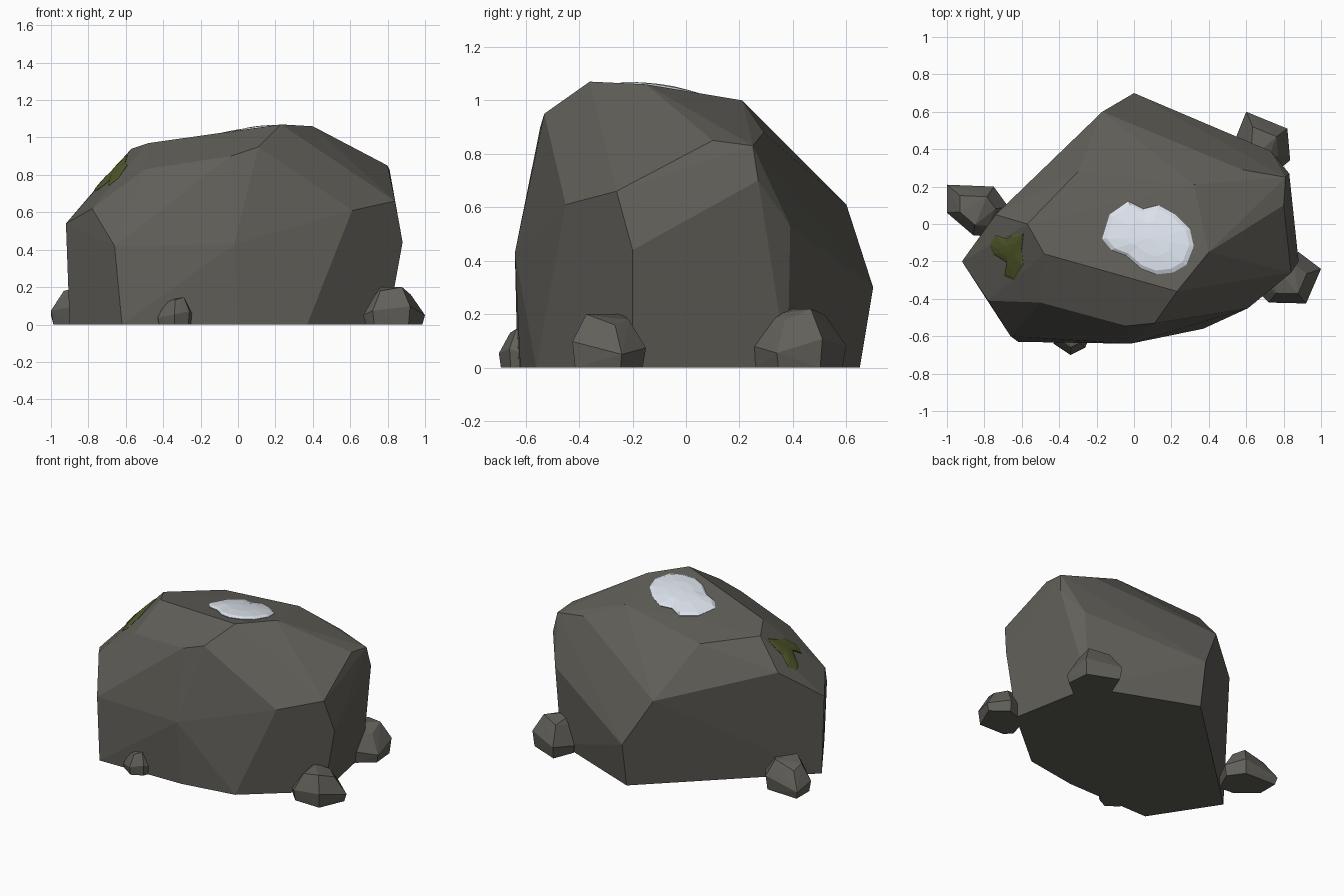
import bpy, bmesh
from mathutils import Vector
from mathutils.bvhtree import BVHTree

if "Cube" in bpy.data.objects:
    bpy.data.objects.remove(bpy.data.objects["Cube"])


def material(name, rgb):
    m = bpy.data.materials.new(name)
    m.diffuse_color = (*rgb, 1)
    m.use_nodes = True
    m.node_tree.nodes["Principled BSDF"].inputs["Base Color"].default_value = m.diffuse_color
    return m


def finish(bm, name, mat):
    bmesh.ops.recalc_face_normals(bm, faces=bm.faces)
    me = bpy.data.meshes.new(name)
    bm.to_mesh(me)
    me.materials.append(mat)
    ob = bpy.data.objects.new(name, me)
    bpy.context.collection.objects.link(ob)
    return ob


def hull(name, pts, mat):
    bm = bmesh.new()
    for p in pts:
        bm.verts.new(p)
    r = bmesh.ops.convex_hull(bm, input=bm.verts)
    loose = {v for v in r["geom_interior"] + r["geom_unused"]
             if isinstance(v, bmesh.types.BMVert) and not v.link_faces}
    bmesh.ops.delete(bm, geom=list(loose), context='VERTS')
    bmesh.ops.dissolve_limit(bm, angle_limit=0.03, verts=bm.verts, edges=bm.edges)
    return finish(bm, name, mat)


stone = material("stone", (0.12, 0.115, 0.10))
snow = material("snow", (0.72, 0.77, 0.84))
moss = material("moss", (0.085, 0.10, 0.025))

# Main boulder: faceted hull of its corners
base = [(-.9, -.2, 0), (-.62, -.63, 0), (0, -.62, 0), (.37, -.56, 0),
        (.8, -.2, 0), (.69, .38, 0), (0, .65, 0)]
sides = [(-.92, -.2, .54), (-.78, -.41, .62), (-.66, -.6, .42), (-.02, -.64, .43),
         (.61, -.45, .61), (.84, -.26, .66), (.88, -.2, .44), (.83, .27, .7),
         (.73, .39, .53), (0, .7, .3), (-.17, .6, .61), (-.74, .05, .75)]
crown = [(-.5, -.42, .83), (-.04, -.545, .9), (.11, -.53, .95), (.8, .1, .85),
         (.81, .25, .83), (.58, .29, .88), (-.57, 0, .94), (-.48, -.16, .97),
         (.23, -.36, 1.07), (.4, -.15, 1.06), (.32, .21, 1.0), (-.3, .28, .92)]
boulder = hull("boulder", base + sides + crown, stone)


# Small stones: outline narrowing to a faceted cap
def pebble(name, outline, h):
    n = len(outline)
    c = Vector((sum(p[0] for p in outline) / n, sum(p[1] for p in outline) / n))
    pts = []
    for i, p in enumerate(outline):
        d = Vector(p) - c
        for s, z in ((.92, 0), (1, .25 + .12 * (i % 3)), (.58, .8 + .1 * (i % 3))):
            q = c + d * s
            pts.append((q.x, q.y, z * h))
    hull(name, pts, stone)


pebble("stone_front_right", [(.67, -.37), (.72, -.42), (.92, -.425), (1.0, -.24),
                             (.88, -.15), (.72, -.2)], .2)
pebble("stone_back_right", [(.54, .45), (.6, .6), (.82, .51), (.835, .34),
                            (.72, .25), (.58, .3)], .22)
pebble("stone_left", [(-1, .21), (-1, .06), (-.86, -.06), (-.74, -.07),
                      (-.67, .09), (-.75, .2)], .2)
pebble("stone_front", [(-.43, -.64), (-.34, -.7), (-.26, -.66), (-.22, -.56),
                       (-.32, -.5), (-.41, -.54)], .145)


# Patches draped over the boulder: concentric rings projected onto its surface
tree = BVHTree.FromPolygons([v.co.copy() for v in boulder.data.vertices],
                            [tuple(p.vertices) for p in boulder.data.polygons])


def patch(name, outline, centre, rise, mat):
    bm = bmesh.new()
    c = Vector(centre)

    def drape(q, h):
        loc, nor, _, _ = tree.ray_cast(Vector((q.x, q.y, 3)), Vector((0, 0, -1)))
        return bm.verts.new(loc + nor * h)

    rings = [[drape(c + (Vector(p) - c) * s, rise * h) for p in outline]
             for s, h in ((.97, -.15), (1, .15), (.9, .5), (.5, .85))]
    tip = drape(c, rise)
    n = len(outline)
    for i in range(n):
        j = (i + 1) % n
        for a, b in zip(rings, rings[1:]):
            bm.faces.new((a[i], a[j], b[j], b[i]))
        bm.faces.new((rings[-1][i], rings[-1][j], tip))
    finish(bm, name, mat)


patch("snow_patch", [(-.17, -.08), (-.13, .05), (-.03, .12), (.05, .08), (.13, .1),
                     (.22, .05), (.3, -.03), (.32, -.12), (.28, -.22), (.21, -.26),
                     (.12, -.27), (.04, -.24), (-.04, -.17), (-.12, -.14)],
      (.09, -.08), .035, snow)
patch("moss_patch", [(-.77, -.11), (-.74, -.06), (-.68, -.08), (-.65, -.06), (-.59, -.05),
                     (-.6, -.14), (-.59, -.22), (-.64, -.3), (-.69, -.28),
                     (-.67, -.21), (-.75, -.16)],
      (-.66, -.15), .015, moss)
